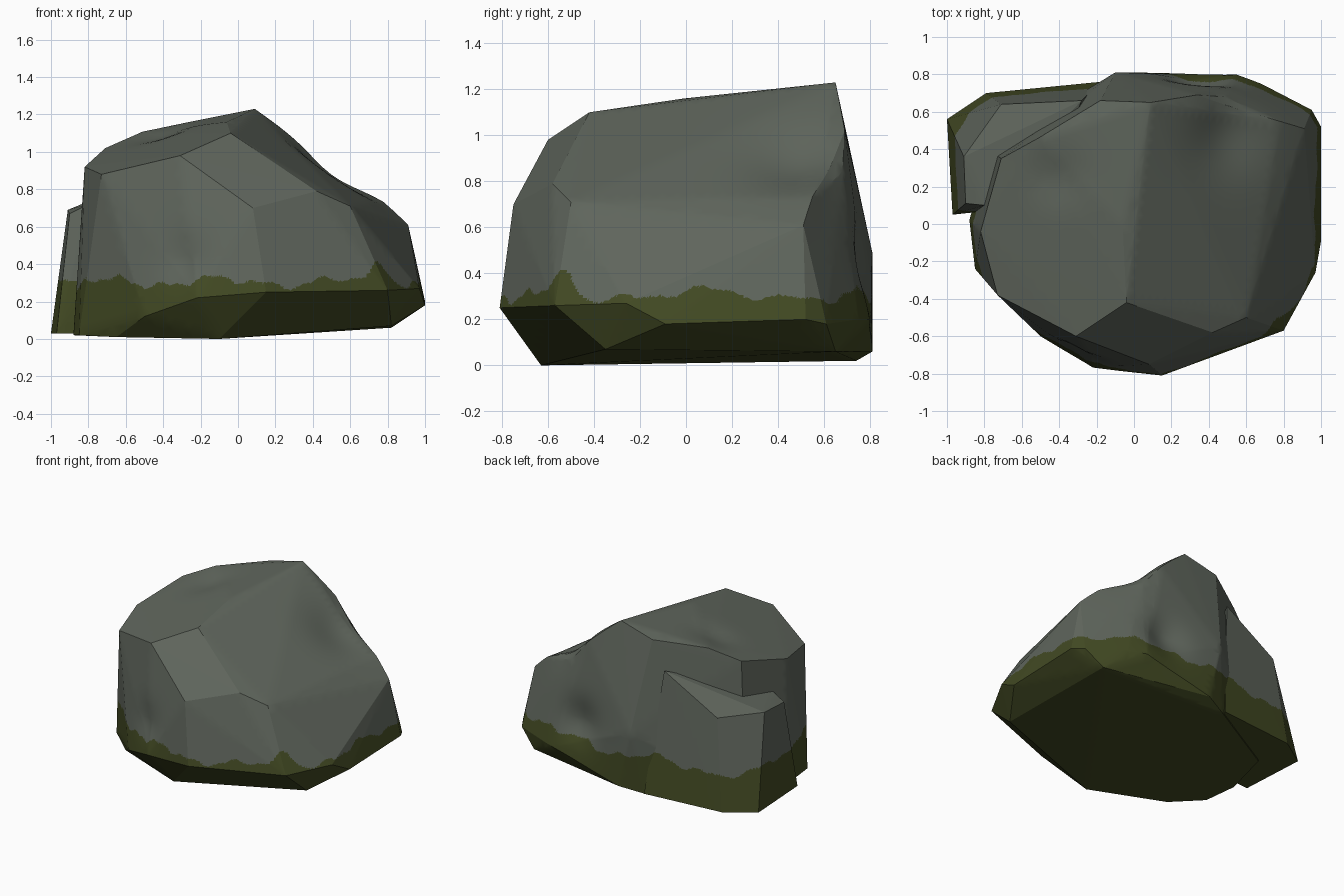
import bpy, bmesh, math
from mathutils import Vector

if "Cube" in bpy.data.objects:
    bpy.data.objects.remove(bpy.data.objects["Cube"])


def material(name, rgb):
    m = bpy.data.materials.new(name)
    m.diffuse_color = (*rgb, 1)
    m.use_nodes = True
    m.node_tree.nodes["Principled BSDF"].inputs["Base Color"].default_value = m.diffuse_color
    return m


STONE = material("grey stone", (0.115, 0.132, 0.108))
MOSS = material("olive moss", (0.055, 0.068, 0.017))


def moss_height(p):
    # wavy moss line around the rock, climbing at the front right corner
    a = math.atan2(p.y, p.x)
    return (0.305 + 0.022 * math.sin(7 * a + 1) + 0.016 * math.sin(17 * a)
            + 0.008 * math.sin(37 * a) + 0.09 * math.exp(-((a + 0.6) / 0.09) ** 2))


def boulder(name, points, dents=()):
    bm = bmesh.new()
    for p in points:
        bm.verts.new(p)
    hull = bmesh.ops.convex_hull(bm, input=bm.verts[:])
    junk = {g for g in hull["geom_interior"] + hull["geom_unused"]
            if isinstance(g, bmesh.types.BMVert)}
    bmesh.ops.delete(bm, geom=list(junk), context="VERTS")
    # refine, finest along the moss line
    for _ in range(7):
        def limit(e):
            z0, z1 = sorted(v.co.z for v in e.verts)
            return 0.022 if z1 > 0.24 and z0 < 0.43 else 0.08
        long_edges = [e for e in bm.edges if e.calc_length() > limit(e)]
        if not long_edges:
            break
        bmesh.ops.subdivide_edges(bm, edges=long_edges, cuts=1)
        bmesh.ops.triangulate(bm, faces=[f for f in bm.faces if len(f.verts) > 3])
    # soft hollows
    for centre, push, radius in dents:
        c, d = Vector(centre), Vector(push)
        for v in bm.verts:
            v.co += d * math.exp(-((v.co - c).length / radius) ** 2)
    bmesh.ops.recalc_face_normals(bm, faces=bm.faces[:])
    for f in bm.faces:
        c = f.calc_center_median()
        f.material_index = 1 if c.z < moss_height(c) else 0
    me = bpy.data.meshes.new(name)
    bm.to_mesh(me)
    bm.free()
    me.materials.append(STONE)
    me.materials.append(MOSS)
    ob = bpy.data.objects.new(name, me)
    bpy.context.collection.objects.link(ob)
    bpy.ops.object.select_all(action="DESELECT")
    ob.select_set(True)
    bpy.context.view_layer.objects.active = ob
    bpy.ops.object.shade_smooth_by_angle(angle=math.radians(22))
    return ob


# main rock: cap, shoulder, girth and base corners
cap = [(0.09, 0.65, 1.23), (0.01, 0.07, 1.16), (-0.06, -0.01, 1.16), (-0.04, -0.42, 1.10),
       (-0.31, -0.60, 0.98), (-0.73, -0.38, 0.88), (-0.82, -0.04, 0.92),
       (-0.71, 0.35, 1.02), (-0.51, 0.46, 1.11), (-0.18, 0.66, 1.16)]
shoulder = [(0.34, 0.69, 1.03), (0.50, 0.68, 0.87), (0.78, 0.55, 0.74), (0.91, 0.51, 0.61),
            (0.42, -0.58, 0.79), (0.60, -0.50, 0.71), (0.08, -0.75, 0.70), (-0.10, 0.81, 0.49)]
girth = [(0.15, -0.81, 0.25), (0.80, -0.57, 0.26), (0.97, -0.26, 0.27), (1.0, -0.09, 0.18),
         (1.0, 0.52, 0.20), (0.95, 0.61, 0.18), (0.68, 0.75, 0.2), (0.55, 0.80, 0.2),
         (-0.22, -0.77, 0.22), (-0.50, -0.60, 0.12), (-0.85, -0.24, 0.02)]
base = [(-0.10, -0.63, 0), (-0.65, -0.42, 0.01), (0.82, -0.35, 0.07), (0.82, 0.65, 0.06),
        (0.0, 0.81, 0.06), (-0.18, 0.74, 0.02), (-0.78, 0.40, 0.02), (-0.88, 0.02, 0.02)]
boulder("main_rock", cap + shoulder + girth + base, [
    ((0.52, 0.50, 0.91), (-0.03, 0, -0.05), 0.22),
    ((0.35, 0.78, 0.42), (0, -0.06, 0), 0.16),
    ((-0.30, -0.72, 0.42), (0.01, 0.03, 0), 0.14),
    ((-0.40, 0.25, 1.09), (0, 0, -0.03), 0.14),
])

# lower slab leaning against the back left
boulder("side_slab", [
    (-1.0, 0.56, 0.03), (-0.79, 0.70, 0.03), (-0.18, 0.76, 0.03), (-0.97, 0.05, 0.03),
    (-0.90, 0.11, 0.67), (-0.91, 0.36, 0.69), (-0.71, 0.64, 0.70), (-0.28, 0.66, 0.95),
    (-0.80, 0.10, 0.72), (-0.50, 0.10, 0.03), (-0.50, 0.10, 0.72)])
